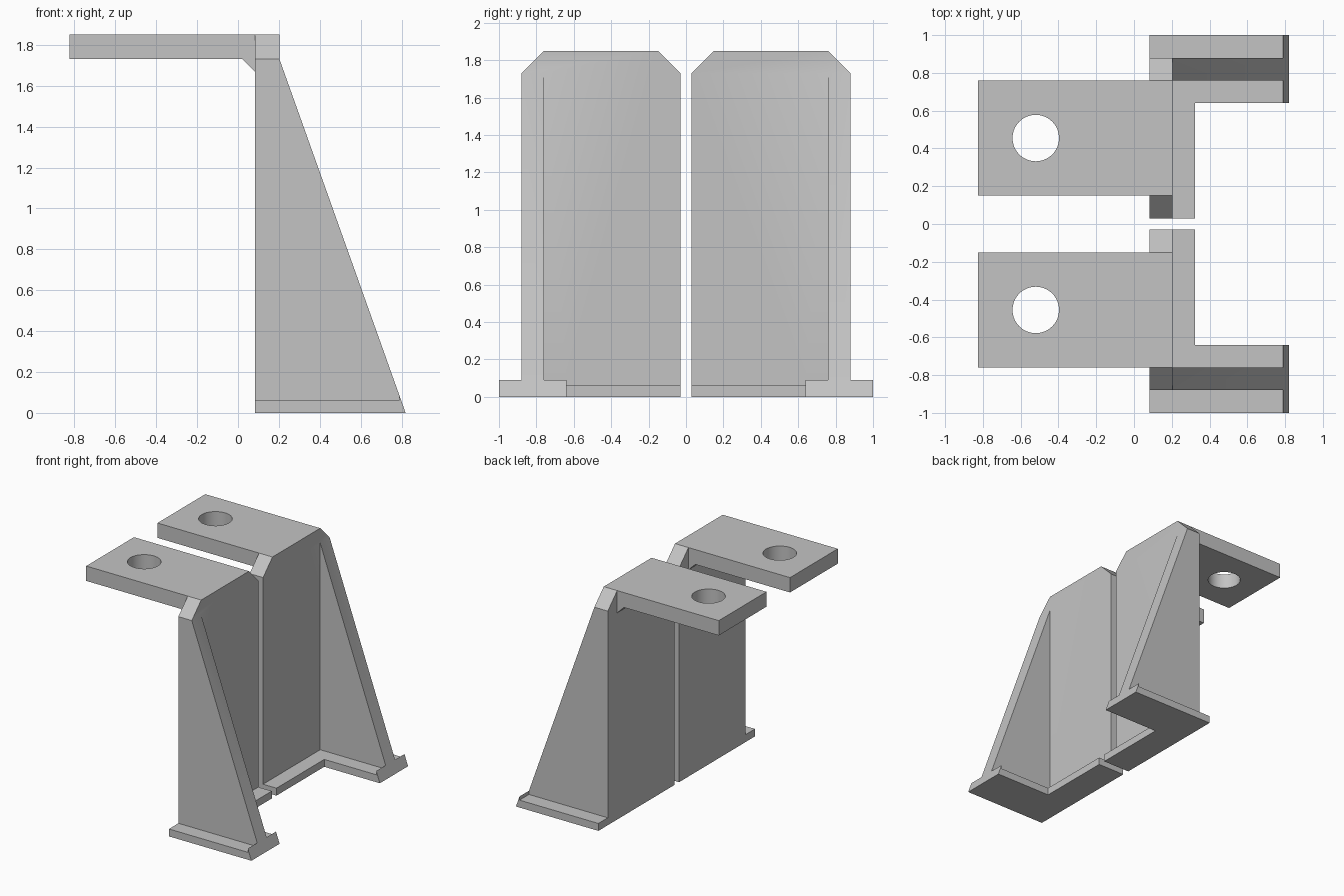
import bpy
import bmesh
from mathutils import Vector

if "Cube" in bpy.data.objects:
    bpy.data.objects.remove(bpy.data.objects["Cube"], do_unlink=True)

grey = bpy.data.materials.new("plain_grey")
grey.use_nodes = True
grey.diffuse_color = (0.55, 0.55, 0.55, 1)
grey.node_tree.nodes["Principled BSDF"].inputs["Base Color"].default_value = (0.55, 0.55, 0.55, 1)

# Main dimensions
BACK, FACE, TIP = 0.083, 0.203, 0.82      # upright back, upright face, foot tip (x)
TOP, SHOULDER = 1.85, 1.73                # shelf top and underside (z)
INNER, SHELF_IN, RIB_IN, RIB_OUT = 0.03, 0.15, 0.76, 0.88   # y stations
FOOT, LIP = 0.06, 0.09


def slope_x(z):
    """x of the sloping rib edge at height z."""
    return TIP + (FACE - TIP) * z / SHOULDER


def prism(name, outline, extrude):
    """Solid made by sweeping a flat outline along a vector."""
    bm = bmesh.new()
    base = bm.faces.new([bm.verts.new(p) for p in outline])
    swept = bmesh.ops.extrude_face_region(bm, geom=[base], use_keep_orig=True)
    moved = [g for g in swept["geom"] if isinstance(g, bmesh.types.BMVert)]
    bmesh.ops.translate(bm, verts=moved, vec=Vector(extrude))
    bmesh.ops.recalc_face_normals(bm, faces=bm.faces)
    mesh = bpy.data.meshes.new(name)
    bm.to_mesh(mesh)
    bm.free()
    mesh.materials.append(grey)
    obj = bpy.data.objects.new(name, mesh)
    bpy.context.collection.objects.link(obj)
    return obj


def side_prism(name, profile, side, y0, y1):
    """Profile in x and z, swept across y."""
    return prism(name, [(x, side * y0, z) for x, z in profile], (0, side * (y1 - y0), 0))


def combine(target, part, operation):
    """Merge or cut a part, then discard it."""
    mod = target.modifiers.new(part.name, "BOOLEAN")
    mod.operation, mod.solver, mod.object = operation, "EXACT", part
    bpy.context.view_layer.objects.active = target
    bpy.ops.object.modifier_apply(modifier=mod.name)
    bpy.data.objects.remove(part, do_unlink=True)


def bracket(name, side):
    # Upright plate with clipped top corners
    outline = [(INNER, 0), (RIB_OUT, 0), (RIB_OUT, SHOULDER), (RIB_IN, TOP),
               (SHELF_IN, TOP), (INNER, SHOULDER)]
    body = prism(name, [(BACK, side * y, z) for y, z in outline], (FACE - BACK, 0, 0))

    # Shelf with a small brace under it
    shelf = side_prism("shelf", [(-0.825, SHOULDER), (0.022, SHOULDER), (BACK, 1.67),
                                 (0.14, 1.67), (0.14, TOP), (-0.825, TOP)],
                       side, SHELF_IN, RIB_IN)

    # Sloping side rib
    rib = side_prism("rib", [(BACK, 0), (TIP, 0), (FACE, SHOULDER), (BACK, SHOULDER)],
                     side, RIB_IN, RIB_OUT)

    # Foot under the rib, with a raised end lip
    end = slope_x(LIP)
    rib_foot = side_prism("rib_foot", [(BACK, 0), (TIP, 0), (end, LIP), (end, FOOT), (BACK, FOOT)],
                          side, 0.64, 1.0)

    # Foot along the upright face
    plate_foot = side_prism("plate_foot", [(0.15, 0), (0.323, 0), (0.323, FOOT), (0.15, FOOT)],
                            side, INNER, 0.7)

    for part in (shelf, rib, rib_foot, plate_foot):
        combine(body, part, "UNION")

    # Round bolt hole
    bpy.ops.mesh.primitive_cylinder_add(vertices=64, radius=0.123, depth=0.5,
                                        location=(-0.52, side * 0.455, 1.8))
    hole = bpy.context.object
    hole.name = "hole_cutter"
    hole.hide_render = True
    hole.data.materials.append(grey)
    combine(body, hole, "DIFFERENCE")

    bpy.ops.object.select_all(action="DESELECT")
    body.select_set(True)
    bpy.context.view_layer.objects.active = body
    bpy.ops.object.shade_smooth_by_angle(angle=0.35)


bracket("front_bracket", -1)
bracket("back_bracket", 1)
